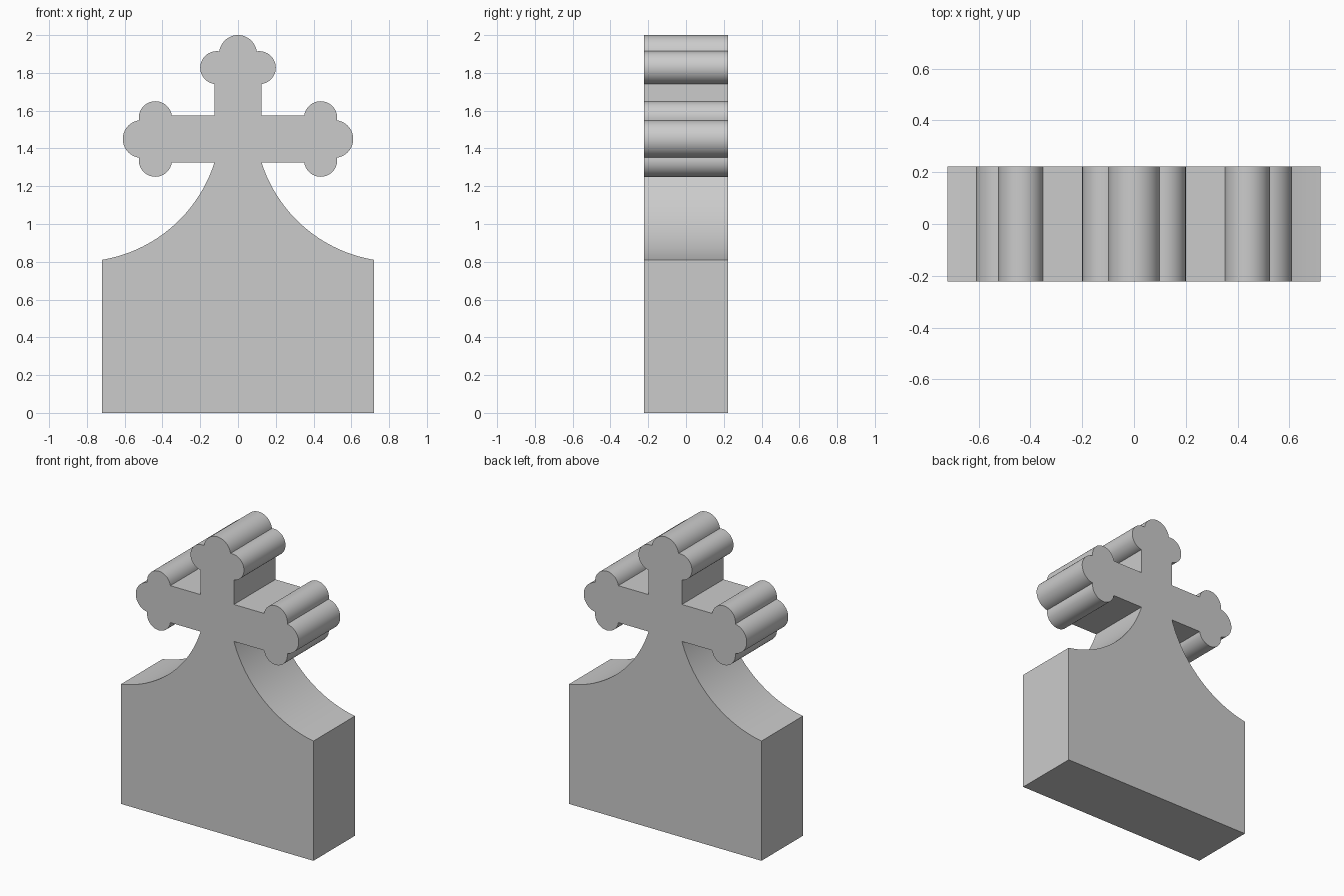
import bpy, bmesh
from math import cos, sin, radians, atan2, pi

if "Cube" in bpy.data.objects:
    bpy.data.objects.remove(bpy.data.objects["Cube"])

HALF_W, SHOULDER, DEPTH = 0.72, 0.81, 0.444
BAR, CROSS_Z = 0.125, 1.45          # bar half width, height of the cross centre


def arc(cx, cy, r, a0, a1, n):
    return [(cx + r * cos(a0 + (a1 - a0) * i / n),
             cy + r * sin(a0 + (a1 - a0) * i / n)) for i in range(n + 1)]


def trefoil(tip):
    """Three-lobed arm end along +u, ending at u = tip."""
    side = arc(tip - 0.1725, -0.1125, 0.0875, radians(188.2), radians(368.8), 24)
    end = arc(tip - 0.1, 0, 0.1, radians(-81.9), radians(81.9), 24)
    return side + end[1:-1] + [(u, -v) for u, v in reversed(side)]


# Concave shoulder sweeping from the base up to the cross
cx, cz, r = 0.844, 1.555, 0.755
a0 = atan2(SHOULDER - cz, HALF_W - cx)
a1 = atan2(CROSS_Z - BAR - cz, BAR - cx)
if a0 < 0:
    a0 += 2 * pi
if a1 < 0:
    a1 += 2 * pi
sweep = arc(cx, cz, r, a0, a1, 32)
sweep[0], sweep[-1] = (HALF_W, SHOULDER), (BAR, CROSS_Z - BAR)

# Whole outline, counter-clockwise
right_arm = [(u, CROSS_Z + v) for u, v in trefoil(0.61)]
top_arm = [(-v, CROSS_Z + u) for u, v in trefoil(2.0 - CROSS_Z)]
right = [(HALF_W, 0)] + sweep + right_arm + [(BAR, CROSS_Z + BAR)]
outline = right + top_arm + [(-x, z) for x, z in reversed(right)]

# Extruded gable with cross
bm = bmesh.new()
face = bm.faces.new([bm.verts.new((x, -DEPTH / 2, z)) for x, z in outline])
res = bmesh.ops.extrude_face_region(bm, geom=[face], use_keep_orig=True)
verts = [e for e in res["geom"] if isinstance(e, bmesh.types.BMVert)]
bmesh.ops.translate(bm, verts=verts, vec=(0, DEPTH, 0))
bmesh.ops.recalc_face_normals(bm, faces=bm.faces)

mesh = bpy.data.meshes.new("gable_with_cross")
bm.to_mesh(mesh)
bm.free()
obj = bpy.data.objects.new("gable_with_cross", mesh)
bpy.context.collection.objects.link(obj)
bpy.context.view_layer.objects.active = obj
obj.select_set(True)
bpy.ops.object.shade_smooth_by_angle(angle=radians(30))
